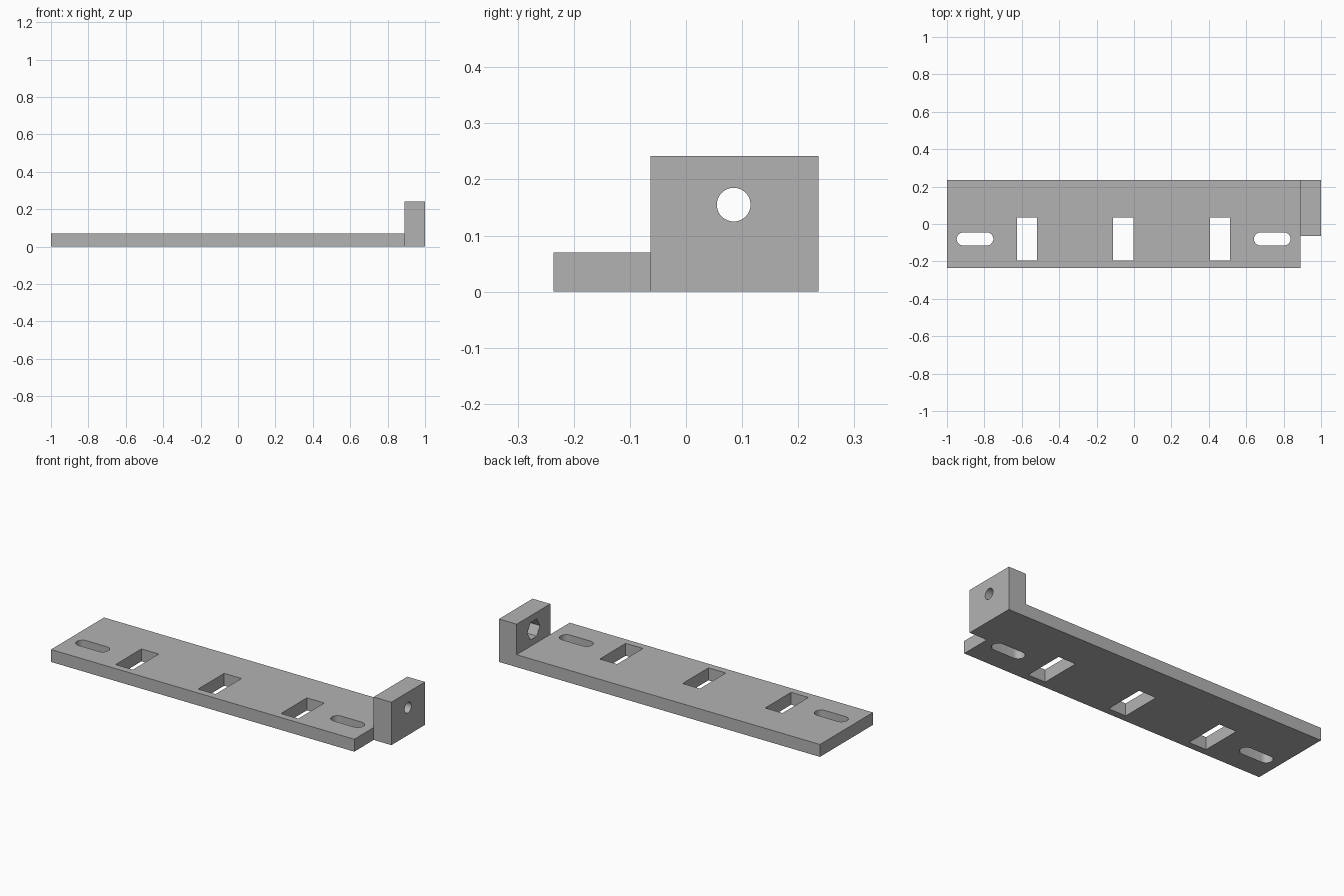
import bpy
import bmesh
from math import pi, cos, sin
from mathutils import Matrix

if "Cube" in bpy.data.objects:
    bpy.data.objects.remove(bpy.data.objects["Cube"])

grey = bpy.data.materials.new("plain_grey")
grey.use_nodes = True
colour = (0.45, 0.45, 0.45, 1)
grey.diffuse_color = colour
grey.node_tree.nodes["Principled BSDF"].inputs["Base Color"].default_value = colour


def prism(name, outline, bottom, top, matrix=Matrix()):
    """Closed solid from a counter-clockwise outline, extruded along z."""
    bm = bmesh.new()
    face = bm.faces.new([bm.verts.new((x, y, bottom)) for x, y in outline])
    new = bmesh.ops.extrude_face_region(bm, geom=[face])["geom"]
    moved = [v for v in new if isinstance(v, bmesh.types.BMVert)]
    bmesh.ops.translate(bm, verts=moved, vec=(0, 0, top - bottom))
    bmesh.ops.recalc_face_normals(bm, faces=bm.faces)
    bm.transform(matrix)
    mesh = bpy.data.meshes.new(name)
    bm.to_mesh(mesh)
    bm.free()
    mesh.materials.append(grey)
    obj = bpy.data.objects.new(name, mesh)
    bpy.context.collection.objects.link(obj)
    return obj


def rect(x0, x1, y0, y1):
    return [(x0, y0), (x1, y0), (x1, y1), (x0, y1)]


def arc(cx, cy, r, start, sweep, steps):
    return [(cx + r * cos(start + sweep * i / steps),
             cy + r * sin(start + sweep * i / steps)) for i in range(steps + 1)]


def combine(body, tool, operation):
    mod = body.modifiers.new(operation.lower(), "BOOLEAN")
    mod.operation = operation
    mod.solver = "EXACT"
    mod.object = tool
    tool.hide_render = True
    bpy.context.view_layer.objects.active = body
    bpy.ops.object.modifier_apply(modifier=mod.name)
    bpy.data.objects.remove(tool)


# Flat plate with the upright lug at its end
plate_end, back = 0.89, 0.236
bracket = prism("mounting_bracket", rect(-1, plate_end, -back, back), 0, 0.07)
lug = prism("end_lug", rect(plate_end, 1, -0.063, back), 0, 0.242)
combine(bracket, lug, "UNION")

# Three rectangular windows
for x in (-0.572, -0.057, 0.459):
    window = prism("window_cutter", rect(x - 0.054, x + 0.054, -0.196, 0.035), -0.1, 0.2)
    combine(bracket, window, "DIFFERENCE")

# Two rounded screw slots
radius, half = 0.035, 0.063
for x in (-0.85, 0.739):
    outline = (arc(x + half, -0.08, radius, -pi / 2, pi, 16)
               + arc(x - half, -0.08, radius, pi / 2, pi, 16))
    combine(bracket, prism("slot_cutter", outline, -0.1, 0.2), "DIFFERENCE")

# Bolt hole through the lug, with a hexagonal nut pocket on its inner face
along_x = Matrix.Translation((0, 0.085, 0.155)) @ Matrix(
    ((0, 0, 1, 0), (1, 0, 0, 0), (0, 1, 0, 0), (0, 0, 0, 1)))
hole = prism("bolt_hole_cutter", arc(0, 0, 0.03, 0, 2 * pi, 48)[:-1], 0.8, 1.1, along_x)
combine(bracket, hole, "DIFFERENCE")
pocket = prism("nut_pocket_cutter", arc(0, 0, 0.056, 0, 2 * pi, 6)[:-1], 0.8, 0.95, along_x)
combine(bracket, pocket, "DIFFERENCE")

# Round walls smooth, corners sharp
bpy.ops.object.select_all(action="DESELECT")
bracket.select_set(True)
bpy.context.view_layer.objects.active = bracket
bpy.ops.object.shade_smooth_by_angle(angle=pi / 6)
